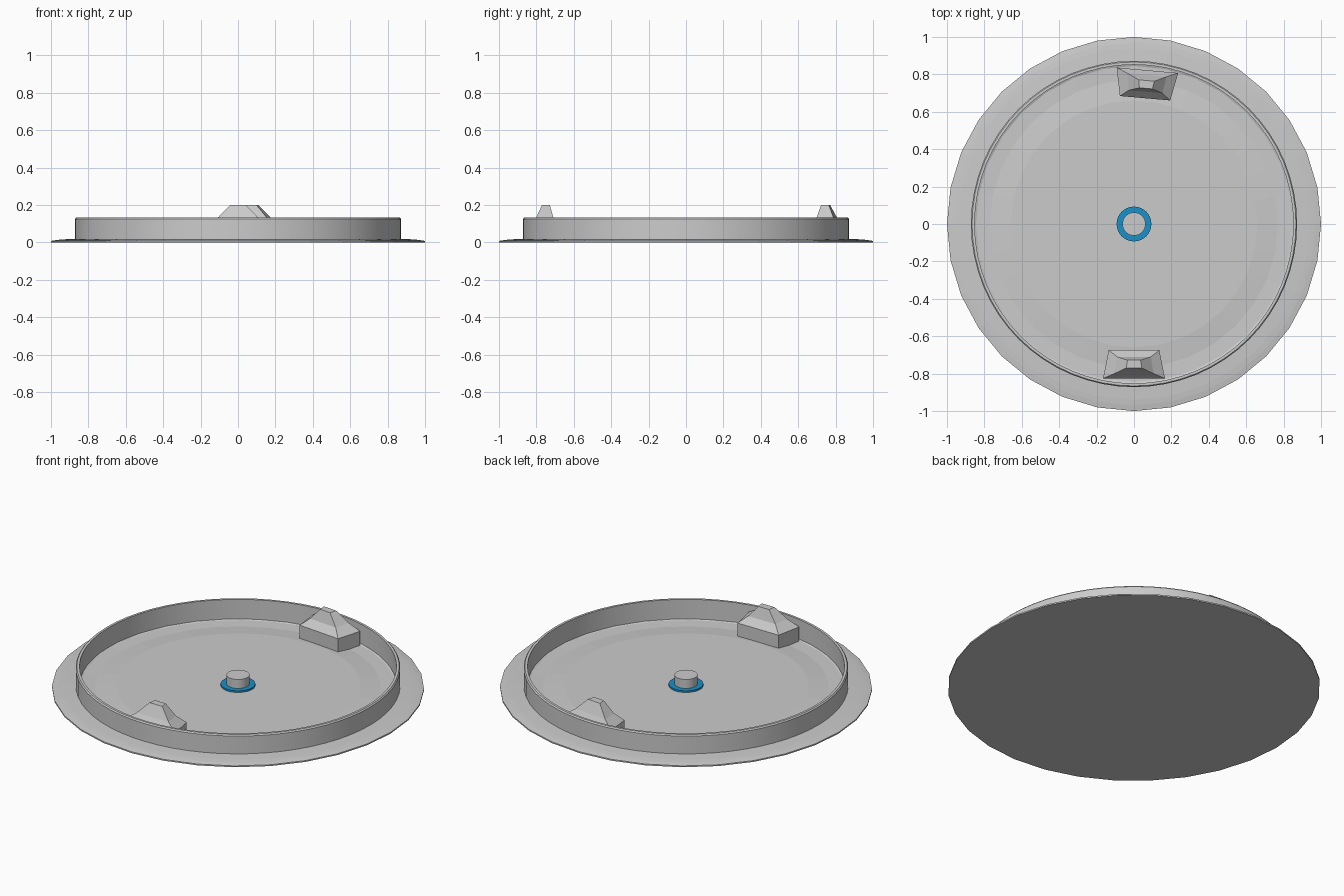
import bpy, bmesh
from math import sin, cos, pi, radians
from mathutils import Matrix

if "Cube" in bpy.data.objects:
    bpy.data.objects.remove(bpy.data.objects["Cube"])


def finish(name, bm, smooth=False):
    bmesh.ops.recalc_face_normals(bm, faces=bm.faces)
    mesh = bpy.data.meshes.new(name)
    bm.to_mesh(mesh)
    bm.free()
    ob = bpy.data.objects.new(name, mesh)
    bpy.context.collection.objects.link(ob)
    if smooth:
        bpy.ops.object.select_all(action='DESELECT')
        ob.select_set(True)
        bpy.context.view_layer.objects.active = ob
        bpy.ops.object.shade_smooth_by_angle(angle=radians(30))
    return ob


def lathe(name, profile, sides, closed=False, smooth=False):
    """Revolve (radius, z) points; open profiles are capped at both ends."""
    bm = bmesh.new()
    rings = [[bm.verts.new((r * cos(2 * pi * i / sides), r * sin(2 * pi * i / sides), z))
              for i in range(sides)] for r, z in profile]
    pairs = list(zip(rings, rings[1:]))
    if closed:
        pairs.append((rings[-1], rings[0]))
    else:
        bm.faces.new(rings[0])
        bm.faces.new(rings[-1])
    for a, b in pairs:
        for i in range(sides):
            j = (i + 1) % sides
            bm.faces.new((a[i], a[j], b[j], b[i]))
    return finish(name, bm, smooth)


def latch(name, angle):
    """Stepped block widening outward, with a tapered nub on top."""
    # z, inner y, inner half width, outer y, outer half width
    tiers = [(0.008, 0.675, 0.135, 0.825, 0.165),
             (0.095, 0.675, 0.135, 0.825, 0.165),
             (0.135, 0.710, 0.090, 0.800, 0.105),
             (0.200, 0.728, 0.035, 0.770, 0.042)]
    bm = bmesh.new()
    rings = [[bm.verts.new(p) for p in ((-wi, -yi, z), (wi, -yi, z), (wo, -yo, z), (-wo, -yo, z))]
             for z, yi, wi, yo, wo in tiers]
    bm.faces.new(rings[0])
    bm.faces.new(rings[-1])
    for a, b in zip(rings, rings[1:]):
        for i in range(4):
            j = (i + 1) % 4
            bm.faces.new((a[i], a[j], b[j], b[i]))
    bm.transform(Matrix.Rotation(angle, 4, 'Z'))
    return finish(name, bm)


# Shallow base plate with sloping rim and slightly raised floor
lathe("base_plate", [(1.0, 0.0), (1.0, 0.008), (0.97, 0.013), (0.94, 0.016), (0.865, 0.02),
                     (0.845, 0.012), (0.77, 0.01), (0.66, 0.02)], 32)

# Thin upright wall
lathe("ring_wall", [(0.872, 0.008), (0.872, 0.125), (0.866, 0.132),
                    (0.852, 0.132), (0.852, 0.008)], 64, closed=True, smooth=True)

# Two latches, the rear one turned slightly
latch("front_latch", 0)
latch("rear_latch", radians(175))

# Blue washer and centre peg
washer = lathe("centre_washer", [(0.093, 0.018), (0.093, 0.03)], 32)
blue = bpy.data.materials.new("blue")
blue.diffuse_color = (0.01, 0.28, 0.58, 1)
blue.use_nodes = True
blue.node_tree.nodes["Principled BSDF"].inputs["Base Color"].default_value = blue.diffuse_color
washer.data.materials.append(blue)
lathe("centre_peg", [(0.062, 0.028), (0.062, 0.083)], 32, smooth=True)
